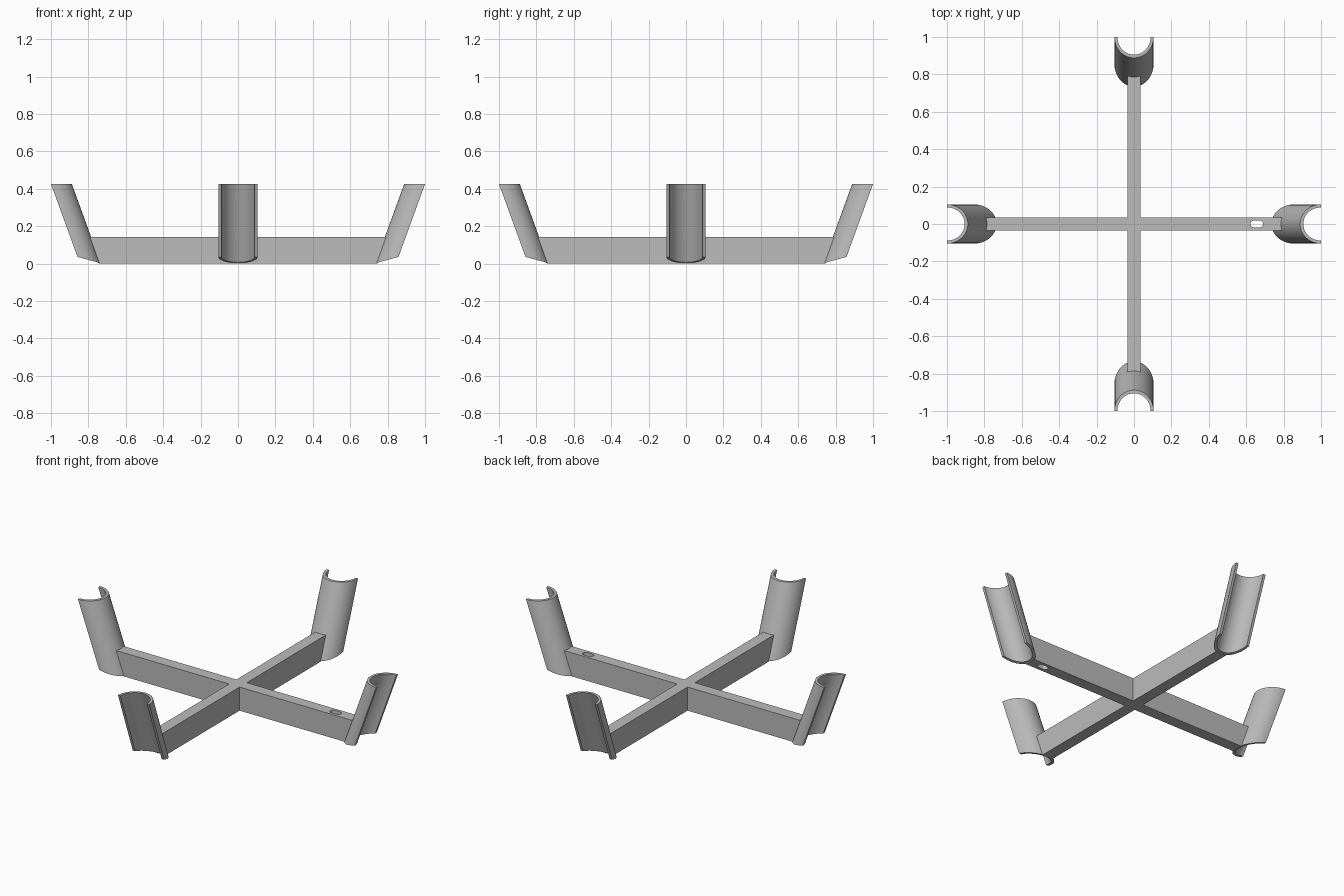
import bpy, bmesh
from math import sin, cos, tan, pi, radians
from mathutils import Matrix, Vector

cube = bpy.data.objects.get("Cube")
if cube:
    bpy.data.objects.remove(cube)

TILT = radians(20)
LEAN = tan(TILT)
TOP = 0.425                      # height of the cradles
OUTER, INNER = 0.105, 0.089      # cradle radii
BAR_W, BAR_H = 0.035, 0.143      # half width and height of the cross bars
FOOT = 1 - TOP * LEAN            # where the cradle axis meets the ground

grey = bpy.data.materials.new("plain grey")
grey.use_nodes = True
grey.diffuse_color = (0.5, 0.5, 0.5, 1)
grey.node_tree.nodes["Principled BSDF"].inputs["Base Color"].default_value = (0.5, 0.5, 0.5, 1)


def make_object(name, bm):
    bmesh.ops.recalc_face_normals(bm, faces=bm.faces)
    mesh = bpy.data.meshes.new(name)
    bm.to_mesh(mesh)
    bm.free()
    mesh.materials.append(grey)
    ob = bpy.data.objects.new(name, mesh)
    bpy.context.collection.objects.link(ob)
    return ob


def hole_cutter(radius, depth, matrix, stretch=0):
    """Round cutter, or a slot when stretched along its own x."""
    bm = bmesh.new()
    bmesh.ops.create_cone(bm, cap_ends=True, segments=32, radius1=radius, radius2=radius, depth=depth)
    for v in bm.verts:
        v.co.x += stretch if v.co.x > 0 else -stretch
    bm.transform(matrix)
    ob = make_object("hole_cutter", bm)
    ob.hide_render = True
    return ob


def cut(ob, cutters):
    for c in cutters:
        mod = ob.modifiers.new("hole", 'BOOLEAN')
        mod.operation = 'DIFFERENCE'
        mod.solver = 'EXACT'
        mod.object = c
    graph = bpy.context.evaluated_depsgraph_get()
    mesh = bpy.data.meshes.new_from_object(ob.evaluated_get(graph))
    ob.modifiers.clear()
    ob.data = mesh
    for c in cutters:
        bpy.data.objects.remove(c)


def smooth(ob):
    bpy.ops.object.select_all(action='DESELECT')
    ob.select_set(True)
    bpy.context.view_layer.objects.active = ob
    bpy.ops.object.shade_smooth_by_angle(angle=radians(30))


def quarter(i):
    return Matrix.Rotation(i * pi / 2, 4, 'Z')


# Cross frame: a plus-shaped prism whose arm ends lean with the cradles
bm = bmesh.new()
rings = []
for z in (0, BAR_H):
    end = FOOT + z * LEAN - 0.101
    ring = []
    for i in range(4):
        for x, y in ((end, -BAR_W), (end, BAR_W), (BAR_W, BAR_W)):
            ring.append(bm.verts.new(quarter(i) @ Vector((x, y, z))))
    rings.append(ring)
low, high = rings
bm.faces.new(low)
bm.faces.new(high)
for i in range(len(low)):
    j = (i + 1) % len(low)
    bm.faces.new((low[i], low[j], high[j], high[i]))
frame = make_object("cross_frame", bm)
cut(frame, [hole_cutter(0.018, 0.5, quarter(i) @ Matrix.Translation((0.656, 0, 0.07)), 0.016)
            for i in range(4)])
smooth(frame)

# Cradle: leaning half pipe, level at the top and bevelled at the foot
bm = bmesh.new()
STEPS = 32
SLOPE = 0.27


def section(radius, angle):
    depth = radius * sin(angle) / cos(TILT)
    y = -radius * cos(angle)
    bottom = (0.035 + SLOPE * (FOOT - depth - 0.857)) / (1 - SLOPE * LEAN)
    return [bm.verts.new((FOOT + z * LEAN - depth, y, z)) for z in (bottom, TOP)]


loops = []
for i in range(STEPS + 1):
    a = pi * i / STEPS
    (ob, ot), (ib, it) = section(OUTER, a), section(INNER, a)
    loops.append((ob, ot, it, ib))
for a, b in zip(loops, loops[1:]):
    for k in range(4):
        m = (k + 1) % 4
        bm.faces.new((a[k], a[m], b[m], b[k]))
bm.faces.new(loops[0])
bm.faces.new(loops[-1])
cradle = make_object("cradle_left", bm)

# Two screw holes, square to the leaning wall
cut(cradle, [hole_cutter(0.021, 0.08,
                         Matrix.Translation((FOOT + z * LEAN - 0.103, 0, z))
                         @ Matrix.Rotation(pi / 2 + TILT, 4, 'Y'))
             for z in (0.18, 0.392)])
smooth(cradle)

# Repeat the cradle on the other three arms
for i, side in enumerate(("back", "right", "front"), 1):
    copy = cradle.copy()
    copy.name = "cradle_" + side
    copy.matrix_world = quarter(i)
    bpy.context.collection.objects.link(copy)
